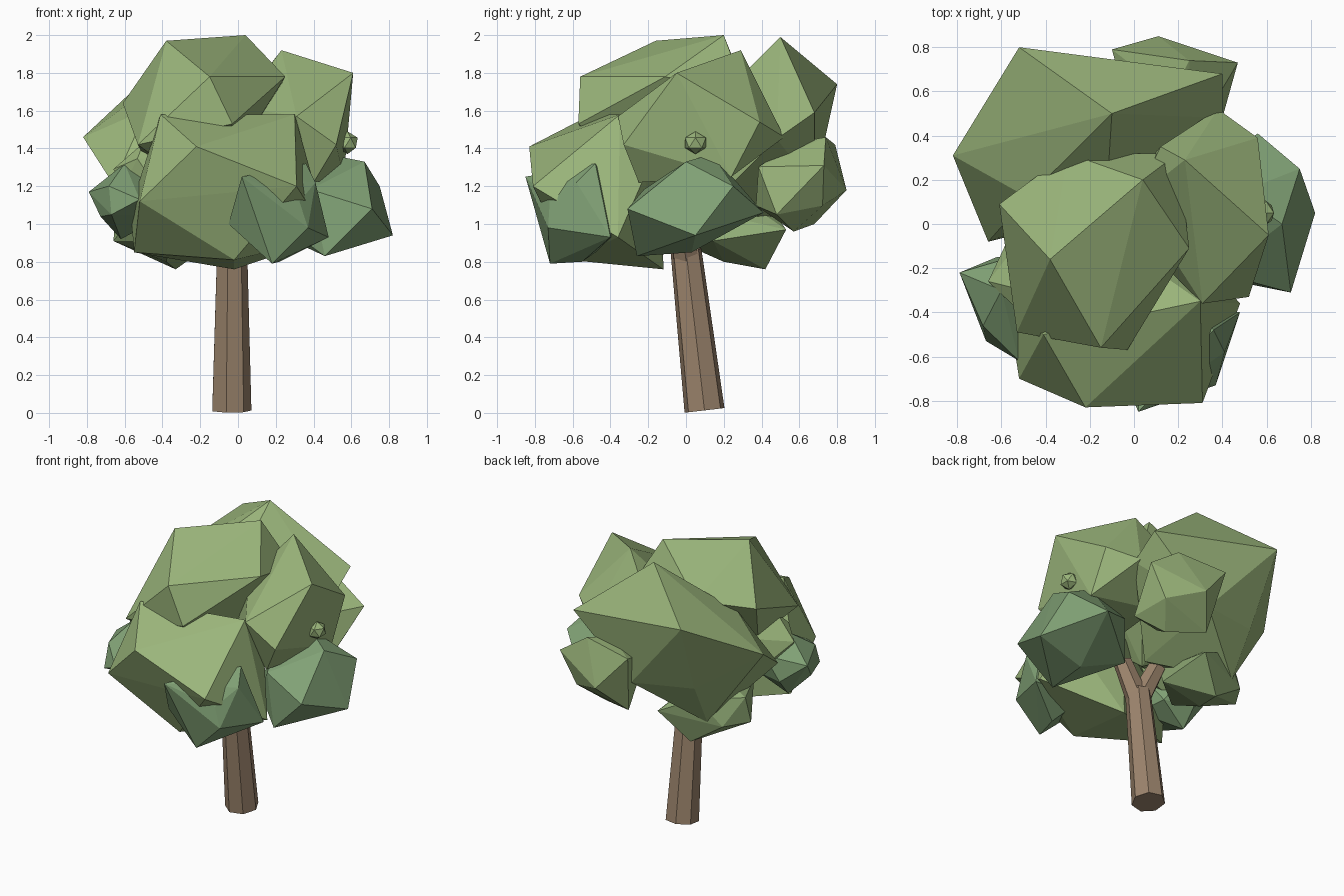
import bpy, bmesh
from math import pi
from mathutils import Vector, Matrix


def material(name, rgb):
    m = bpy.data.materials.new(name)
    m.diffuse_color = (*rgb, 1)
    return m


LEAF = material("leaf_light", (0.33, 0.47, 0.20))
MOSS = material("leaf_mid", (0.28, 0.41, 0.18))
SHADE = material("leaf_dark", (0.22, 0.36, 0.18))
BARK = material("bark", (0.33, 0.23, 0.15))


def finish(bm, name, mat):
    bmesh.ops.recalc_face_normals(bm, faces=bm.faces)
    me = bpy.data.meshes.new(name)
    bm.to_mesh(me)
    bm.free()
    me.materials.append(mat)
    ob = bpy.data.objects.new(name, me)
    bpy.context.collection.objects.link(ob)
    return ob


def limb(name, start, end, r1, r2, sides):
    """Tapered straight limb between two points."""
    a, b = Vector(start), Vector(end)
    axis = b - a
    tilt = Vector((0, 0, 1)).rotation_difference(axis).to_matrix().to_4x4()
    mat = Matrix.Translation((a + b) / 2) @ tilt @ Matrix.Rotation(-pi / 2, 4, 'Z')
    bm = bmesh.new()
    bmesh.ops.create_cone(bm, cap_ends=True, segments=sides, radius1=r1, radius2=r2,
                          depth=axis.length, matrix=mat)
    finish(bm, name, BARK)


def clump(name, centre, size, mat, spin=0.0, corners=()):
    """Faceted leaf clump: a 20-face ball whose nearest corners are pulled outward."""
    c, s = Vector(centre), Vector(size)
    ball = bmesh.new()
    bmesh.ops.create_icosphere(ball, subdivisions=1, radius=1,
                               matrix=Matrix.Rotation(spin, 4, 'Z'))
    free = [v.co.copy() for v in ball.verts]
    ball.free()
    points = []
    for p in map(Vector, corners):
        d = p - c
        d = Vector((d.x / s.x, d.y / s.y, d.z / s.z)).normalized()
        free.remove(max(free, key=lambda q: q.dot(d)))
        points.append(p)
    points += [c + Vector((q.x * s.x, q.y * s.y, q.z * s.z)) for q in free]
    bm = bmesh.new()
    for p in points:
        bm.verts.new(p)
    bmesh.ops.convex_hull(bm, input=bm.verts)
    bmesh.ops.delete(bm, geom=[v for v in bm.verts if not v.link_faces], context='VERTS')
    finish(bm, name, mat)


# Leaning trunk and its short fork
limb("trunk", (-0.038, 0.098, 0.0135), (-0.035, 0.0, 0.86), 0.109, 0.084, 7)
limb("branch_left", (-0.045, 0.0, 0.82), (-0.14, 0.06, 1.06), 0.075, 0.06, 6)
limb("branch_right", (-0.025, 0.0, 0.82), (0.07, -0.03, 1.06), 0.075, 0.06, 6)

# Large upper clumps
clump("back_left_clump", (-0.3, 0.35, 1.42), (0.34, 0.32, 0.42), LEAF, 0.3,
      [(-0.10, 0.50, 1.99), (-0.52, 0.80, 1.74), (-0.82, 0.31, 1.46), (0.40, 0.68, 1.59),
       (-0.46, 0.42, 0.93), (-0.05, 0.68, 1.20), (-0.66, -0.08, 1.21),
       (0.40, 0.48, 1.45), (-0.02, 0.08, 1.05)])
clump("top_clump", (-0.15, -0.1, 1.5), (0.38, 0.38, 0.36), LEAF, 0.0,
      [(-0.38, -0.16, 1.97), (0.04, 0.20, 2.0), (-0.61, 0.09, 1.64), (-0.53, -0.49, 1.42),
       (-0.15, -0.56, 1.78), (-0.03, -0.57, 1.53), (0.25, -0.11, 1.78),
       (0.20, 0.32, 1.68), (-0.30, 0.32, 1.70)])
clump("upper_right_clump", (0.27, 0.07, 1.46), (0.3, 0.37, 0.36), LEAF, 0.5,
      [(0.23, 0.29, 1.92), (0.61, -0.05, 1.80), (0.56, 0.39, 1.54), (0.38, 0.52, 1.46),
       (0.31, -0.36, 1.57), (0.52, -0.33, 1.42), (0.56, 0.24, 1.25), (0.12, 0.35, 1.78),
       (0.40, -0.25, 1.22)])
clump("front_clump", (-0.06, -0.41, 1.17), (0.38, 0.32, 0.34), LEAF, 0.2,
      [(-0.22, -0.83, 1.41), (0.31, -0.81, 1.20), (-0.41, -0.50, 1.58), (0.30, -0.35, 1.58),
       (-0.52, -0.70, 1.12), (-0.55, -0.38, 0.85), (-0.02, -0.12, 0.76),
       (0.48, -0.36, 0.93), (-0.02, -0.62, 0.81), (-0.57, -0.38, 1.08), (0.36, -0.22, 1.25)])

# Smaller lower clumps
clump("back_clump", (0.17, 0.58, 1.2), (0.26, 0.24, 0.23), LEAF, 0.1,
      [(0.11, 0.85, 1.18), (0.47, 0.73, 1.31), (-0.10, 0.79, 1.42), (0.40, 0.48, 1.05),
       (0.22, 0.57, 0.96), (-0.03, 0.68, 1.0), (0.25, 0.74, 1.46)])
clump("back_low_clump", (-0.38, 0.2, 1.0), (0.3, 0.28, 0.2), MOSS, 0.4,
      [(-0.33, 0.42, 0.76), (-0.66, 0.22, 0.91), (-0.15, 0.53, 0.97)])
clump("right_clump", (0.47, 0.03, 1.08), (0.29, 0.3, 0.23), SHADE, 0.6,
      [(0.82, 0.05, 0.94), (0.71, -0.31, 1.08), (0.75, 0.25, 1.20), (0.56, 0.41, 1.06),
       (0.46, -0.26, 0.83), (0.67, 0.0, 1.33), (0.47, 0.14, 1.37), (0.14, 0.08, 0.98),
       (0.20, 0.15, 1.25)])
clump("front_low_clump", (0.22, -0.55, 1.02), (0.24, 0.22, 0.22), SHADE, 0.2,
      [(0.02, -0.85, 1.25), (0.18, -0.72, 0.79), (0.37, -0.73, 0.98), (0.48, -0.40, 0.93),
       (0.36, -0.48, 1.32), (-0.05, -0.70, 1.0), (0.41, -0.58, 1.22)])
clump("left_clump", (-0.55, -0.33, 1.12), (0.2, 0.22, 0.18), SHADE, 0.1,
      [(-0.79, -0.22, 1.17), (-0.60, -0.30, 1.32), (-0.67, -0.53, 1.05), (-0.52, -0.62, 1.13),
       (-0.62, -0.25, 0.92)])
clump("left_upper_clump", (-0.46, -0.22, 1.27), (0.19, 0.2, 0.17), LEAF, 0.5,
      [(-0.66, -0.26, 1.29), (-0.50, -0.30, 1.43)])

# Tiny tuft
clump("right_tuft", (0.58, 0.05, 1.43), (0.06, 0.065, 0.06), LEAF)
